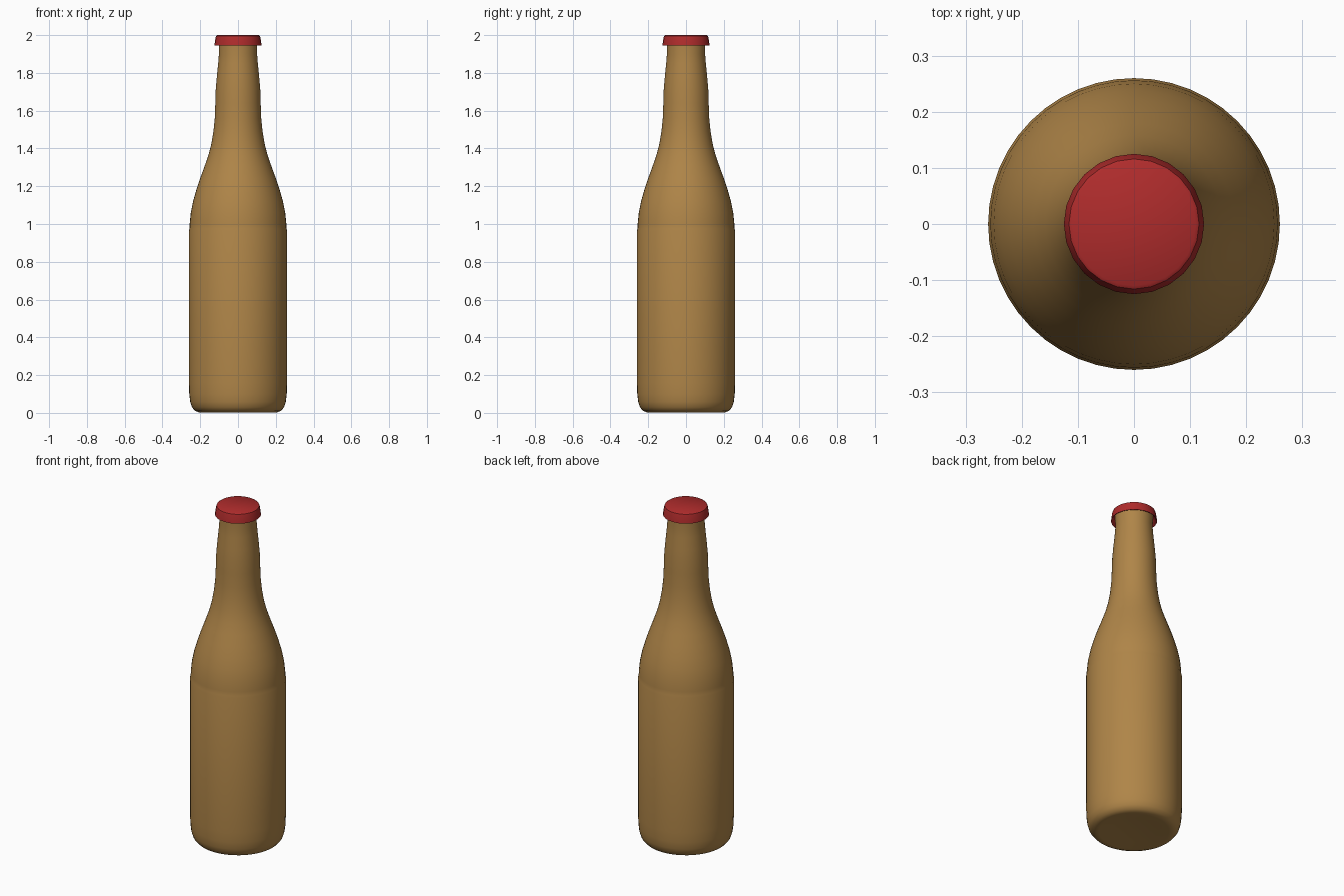
import bpy, bmesh
from math import sin, cos, tau, radians

if "Cube" in bpy.data.objects:
    bpy.data.objects.remove(bpy.data.objects["Cube"])


def material(name, color):
    m = bpy.data.materials.new(name)
    m.diffuse_color = (*color, 1)
    m.use_nodes = True
    m.node_tree.nodes["Principled BSDF"].inputs["Base Color"].default_value = m.diffuse_color
    return m


def lathe(name, profile, sides, mat, angle=40):
    """Revolve (radius, z) points round z; radius 0 becomes a pole."""
    bm = bmesh.new()
    rings = []
    for r, z in profile:
        n = 1 if r == 0 else sides
        rings.append([bm.verts.new((r * cos(tau * i / sides), r * sin(tau * i / sides), z))
                      for i in range(n)])
    for a, b in zip(rings, rings[1:]):
        for i in range(sides):
            j = (i + 1) % sides
            if len(a) == 1:
                bm.faces.new((a[0], b[j], b[i]))
            elif len(b) == 1:
                bm.faces.new((a[i], a[j], b[0]))
            else:
                bm.faces.new((a[i], a[j], b[j], b[i]))
    mesh = bpy.data.meshes.new(name)
    bm.to_mesh(mesh)
    bm.free()
    mesh.materials.append(mat)
    obj = bpy.data.objects.new(name, mesh)
    bpy.context.collection.objects.link(obj)
    bpy.ops.object.select_all(action='DESELECT')
    obj.select_set(True)
    bpy.context.view_layer.objects.active = obj
    bpy.ops.object.shade_smooth_by_angle(angle=radians(angle))
    return obj


glass = material("amber_glass", (0.43, 0.235, 0.065))
red = material("red_metal", (0.43, 0.025, 0.025))

# Bottle: base, straight body with a faint ledge, shoulder, neck and mouth
bottle = [(0, 0.012), (0.13, 0.009), (0.19, 0.003), (0.208, 0.003), (0.228, 0.011),
          (0.244, 0.03), (0.253, 0.058), (0.258, 0.10), (0.26, 0.16), (0.26, 0.965),
          (0.257, 0.975), (0.256, 1.0), (0.25, 1.06), (0.238, 1.12), (0.221, 1.18),
          (0.201, 1.24), (0.179, 1.30), (0.158, 1.36), (0.142, 1.42), (0.130, 1.49),
          (0.123, 1.56), (0.120, 1.64), (0.118, 1.71), (0.112, 1.78), (0.105, 1.85),
          (0.101, 1.90), (0.102, 1.95), (0.102, 1.98), (0, 1.98)]
lathe("bottle", bottle, 48, glass)

# Crown cap: hollow shell with a slightly flared skirt
cap = [(0.103, 1.975), (0.106, 1.965), (0.119, 1.946), (0.125, 1.944), (0.124, 1.952),
       (0.119, 1.985), (0.116, 1.996), (0.110, 2.0), (0, 2.0)]
lathe("cap", cap, 24, red)
